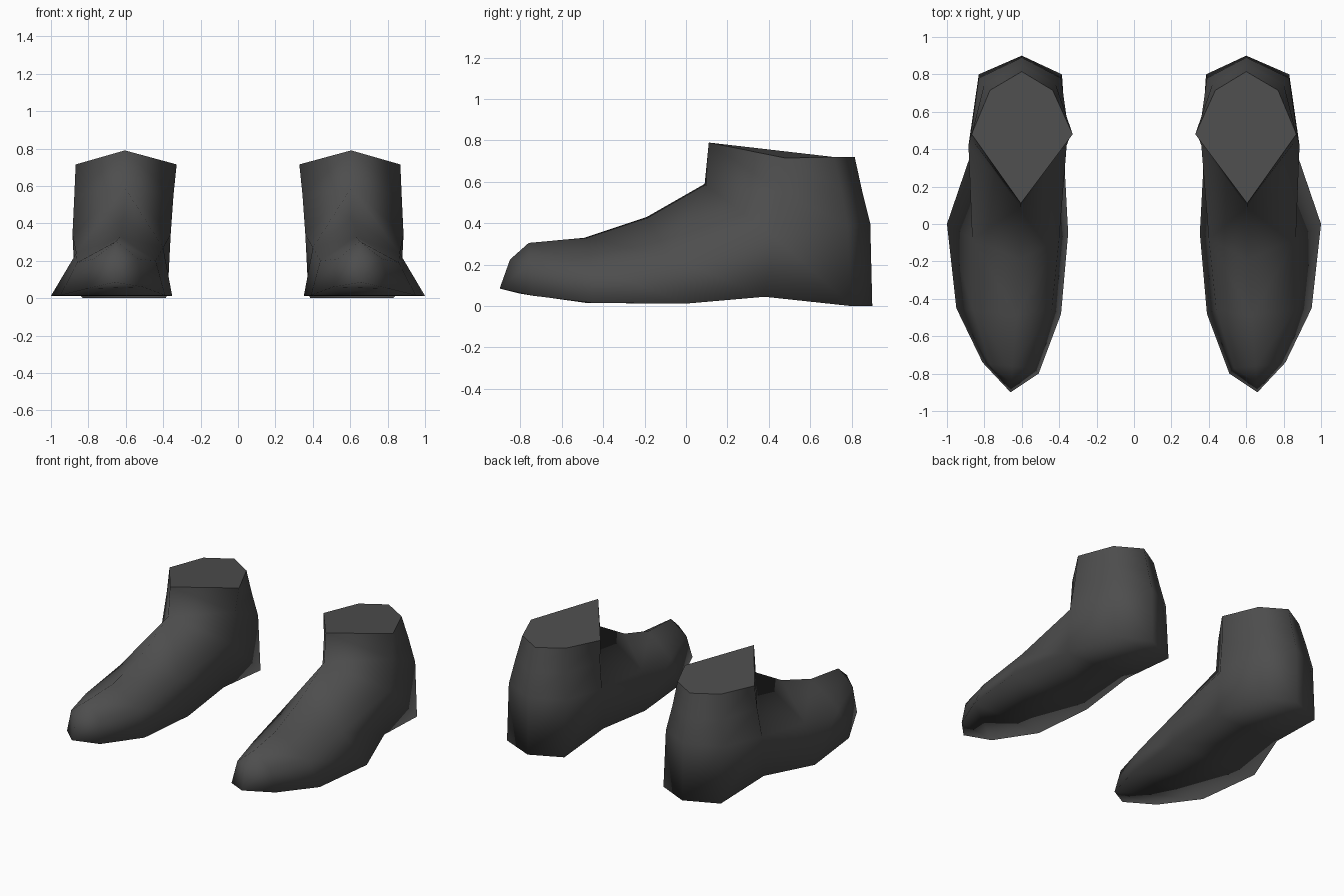
import bpy, bmesh

if "Cube" in bpy.data.objects:
    bpy.data.objects.remove(bpy.data.objects["Cube"])

mat = bpy.data.materials.new("charcoal")
mat.diffuse_color = (0.075, 0.075, 0.075, 1)
mat.use_nodes = True
mat.node_tree.nodes["Principled BSDF"].inputs["Base Color"].default_value = mat.diffuse_color

# Centre line points: heel, collar, instep ridge and toe
CENTRE = {
    "B0": (.60, .90, .0), "M0": (.60, .89, .40), "U0": (.60, .85, .56), "L0": (.60, .815, .72),
    "LF": (.605, .11, .79), "R0": (.605, .09, .59), "R1": (.61, -.19, .43), "R2": (.63, -.49, .33),
    "R3": (.65, -.76, .305), "R4": (.655, -.85, .225), "B6": (.66, -.90, .085),
}
# Outer side: B sole edge, M mid height, U ankle, L collar
OUTER = {
    "B1": (.83, .80, .0), "B2": (.87, .38, .045), "B3": (1.0, .0, .012), "B4": (.95, -.45, .015),
    "B5": (.81, -.74, .05),
    "M1": (.83, .78, .39), "M2": (.885, .42, .34), "M3": (.865, -.08, .24), "M4": (.86, -.46, .19),
    "M5": (.77, -.75, .21),
    "U1": (.80, .75, .56), "U2": (.875, .46, .55), "L1": (.77, .715, .72), "L2": (.868, .48, .715),
}
INNER = {
    "B1": (.385, .80, .0), "B2": (.375, .38, .045), "B3": (.352, -.05, .012), "B4": (.39, -.48, .015),
    "B5": (.51, -.80, .06),
    "M1": (.39, .78, .39), "M2": (.36, .42, .34), "M3": (.40, -.08, .27), "M4": (.44, -.46, .20),
    "M5": (.535, -.77, .21),
    "U1": (.42, .75, .56), "U2": (.345, .46, .55), "L1": (.435, .715, .72), "L2": (.328, .48, .715),
}
# Panels of one side, by point name
PANELS = [
    "B0 B1 M1 M0", "B1 B2 M2 M1", "B2 B3 M3 M2", "B3 B4 M4 M3", "B4 B5 M5 M4", "B5 B6 M5",
    "M0 M1 U1 U0", "M1 M2 U2 U1", "M2 M3 R0 U2", "M3 R1 R0", "M3 M4 R2 R1", "M4 M5 R3 R2",
    "M5 B6 R4 R3", "U0 U1 L1 L0", "U1 U2 L2 L1", "U2 R0 LF L2",
]


def make_shoe(name, side):
    bm = bmesh.new()

    def add(points):
        return {k: bm.verts.new((side * x, y, z)) for k, (x, y, z) in points.items()}

    centre = add(CENTRE)
    outer, inner = {**centre, **add(OUTER)}, {**centre, **add(INNER)}
    # Side walls
    for half in (outer, inner):
        for panel in PANELS:
            bm.faces.new([half[k] for k in panel.split()])
    # Sole
    for i in range(6):
        a, b = f"B{i}", f"B{i + 1}"
        quad = [outer[a], outer[b], inner[b], inner[a]]
        bm.faces.new(list(dict.fromkeys(quad)))
    # Flat collar lid
    lid = bm.faces.new([centre["L0"], outer["L1"], outer["L2"], centre["LF"], inner["L2"], inner["L1"]])
    bmesh.ops.recalc_face_normals(bm, faces=bm.faces[:])
    for f in bm.faces:
        f.smooth = f is not lid
    for e in lid.edges:
        e.smooth = False
    mesh = bpy.data.meshes.new(name)
    bm.to_mesh(mesh)
    bm.free()
    mesh.materials.append(mat)
    bpy.context.collection.objects.link(bpy.data.objects.new(name, mesh))


make_shoe("right_shoe", 1)
make_shoe("left_shoe", -1)
